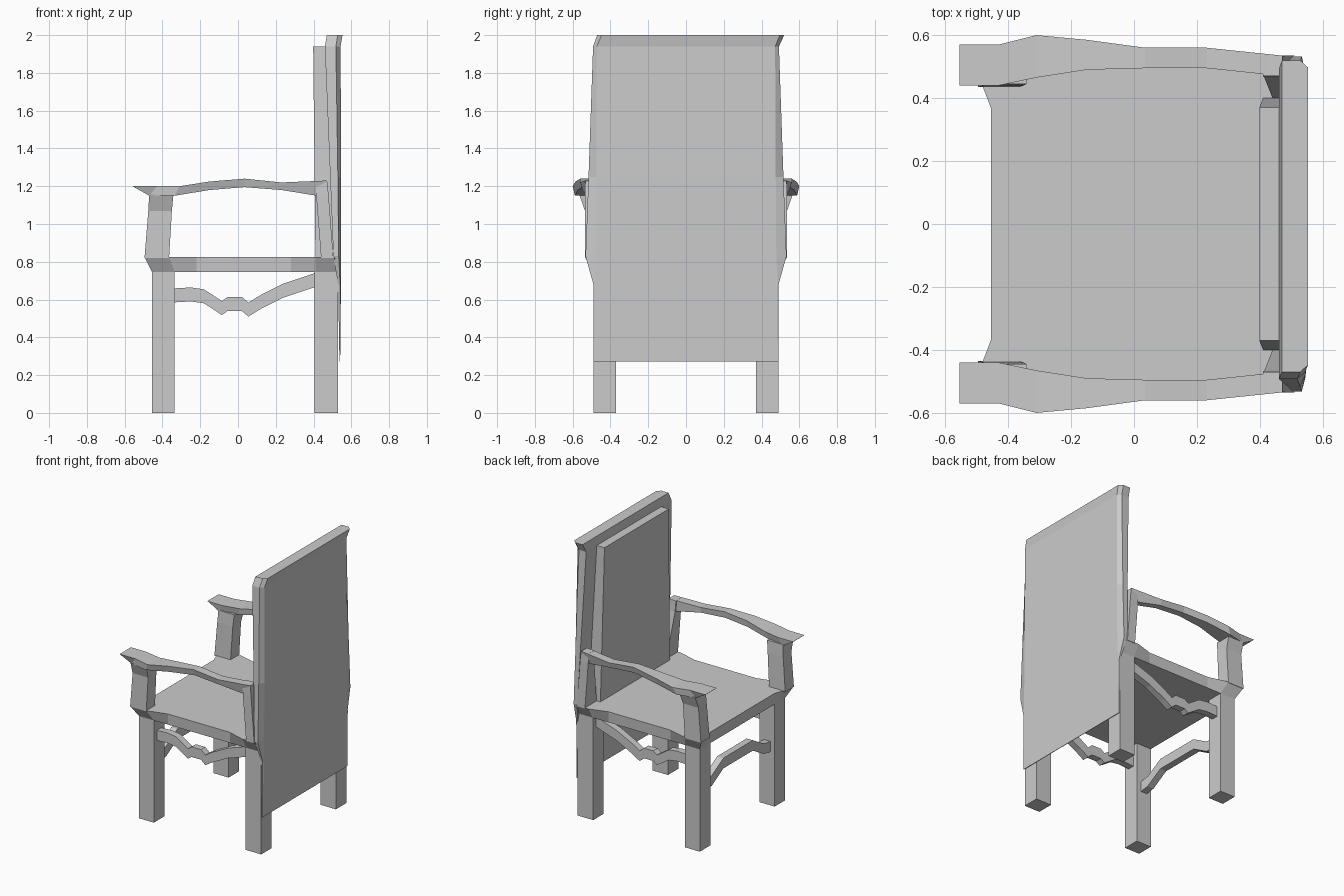
import bpy, bmesh


def loft(name, rings, mirror=False):
    """Skin a closed solid through rings of equal point count."""
    bm = bmesh.new()
    rows = [[bm.verts.new(p) for p in r] for r in rings]
    n = len(rows[0])
    for a, b in zip(rows, rows[1:]):
        for i in range(n):
            j = (i + 1) % n
            bm.faces.new((a[i], a[j], b[j], b[i]))
    bm.faces.new(rows[0][::-1])
    bm.faces.new(rows[-1])
    bmesh.ops.recalc_face_normals(bm, faces=bm.faces)
    me = bpy.data.meshes.new(name)
    bm.to_mesh(me)
    bm.free()
    ob = bpy.data.objects.new(name, me)
    bpy.context.collection.objects.link(ob)
    if mirror:
        m = ob.modifiers.new("mirror", 'MIRROR')
        m.use_axis = (False, True, False)
        m.use_mirror_merge = False
    return ob


def rect(z, x0, x1, y0, y1):
    return [(x0, y0, z), (x1, y0, z), (x1, y1, z), (x0, y1, z)]


# Straight square legs
for name, x0, x1 in (("front_leg", -.455, -.335), ("back_leg", .405, .53)):
    loft(name, [rect(0, x0, x1, .37, .49), rect(.75, x0, x1, .37, .49)], True)

# Seat with top corners flaring outwards
low = [(-.455, .37), (-.455, .43), (-.455, .49), (-.335, .49), (-.22, .49),
       (.28, .49), (.41, .49), (.52, .49), (.53, .48)]
top = [(-.455, .37), (-.48, .435), (-.495, .535), (-.365, .535), (-.22, .495),
       (.28, .495), (.41, .535), (.51, .535), (.53, .49)]


def outline(half, z):
    return [(x, y, z) for x, y in half] + [(x, -y, z) for x, y in half[::-1]]


loft("seat", [outline(low, .745), outline(top, .825)])

# Arm posts
loft("front_arm_post", [rect(.82, -.495, -.365, .435, .535),
                        rect(1.07, -.475, -.35, .44, .535),
                        rect(1.155, -.47, -.342, .445, .565)], True)
loft("rear_arm_post", [rect(.82, .44, .505, .40, .535),
                       rect(1.15, .414, .48, .465, .535),
                       rect(1.228, .41, .472, .47, .533)], True)

# Curved armrests: top x, bottom x, inner y, outer y, bottom z, top z
arm = [(-.555, -.55, .44, .57, 1.195, 1.2),
       (-.43, -.47, .44, .57, 1.15, 1.2),
       (-.31, -.335, .465, .60, 1.15, 1.2),
       (-.15, -.15, .49, .585, 1.18, 1.225),
       (.035, .035, .495, .56, 1.195, 1.24),
       (.23, .23, .495, .56, 1.18, 1.22),
       (.47, .415, .47, .535, 1.15, 1.23)]
loft("armrest", [[(xb, yi + .005, zb), (xt, yi, zt), (xt, yo, zt),
                  (xb, yo - .012, zb)] for xt, xb, yi, yo, zb, zt in arm], True)

# Wavy side stretchers: x, bottom z
wave = [(-.34, .585), (-.25, .59), (-.18, .58), (-.085, .518), (-.055, .54),
        (.02, .54), (.055, .51), (.12, .55), (.24, .61), (.41, .667)]
loft("side_stretcher", [[(x, .405, z), (x, .455, z), (x, .455, z + .074),
                         (x, .405, z + .074)] for x, z in wave], True)

# Arched front stretcher
arch = [(-.375, .39), (-.3, .40), (-.17, .475), (.17, .475), (.3, .40), (.375, .39)]
loft("front_stretcher", [[(-.42, y, z), (-.37, y, z), (-.37, y, z + .075),
                          (-.42, y, z + .075)] for y, z in arch])

# Tall back panel: z, front x, back x, half width, back half width, sideways shift
back = [(.273, .537, .541, .49, .486, 0), (.68, .53, .545, .49, .485, 0),
        (.83, .505, .545, .532, .478, 0), (1.25, .488, .546, .516, .475, 0),
        (1.94, .46, .543, .492, .472, 0), (2.0, .47, .553, .495, .472, .025)]
loft("back_panel", [[(f, s - w, z), (f, s + w, z), (b - (b - f) * .3, s + w, z),
                     (b, s + v, z), (b, s - v, z), (b - (b - f) * .3, s - w, z)]
                    for z, f, b, w, v, s in back])

# Raised inner back pad
loft("back_pad", [rect(.82, .41, .51, -.40, .40), rect(1.94, .398, .465, -.37, .37)])
